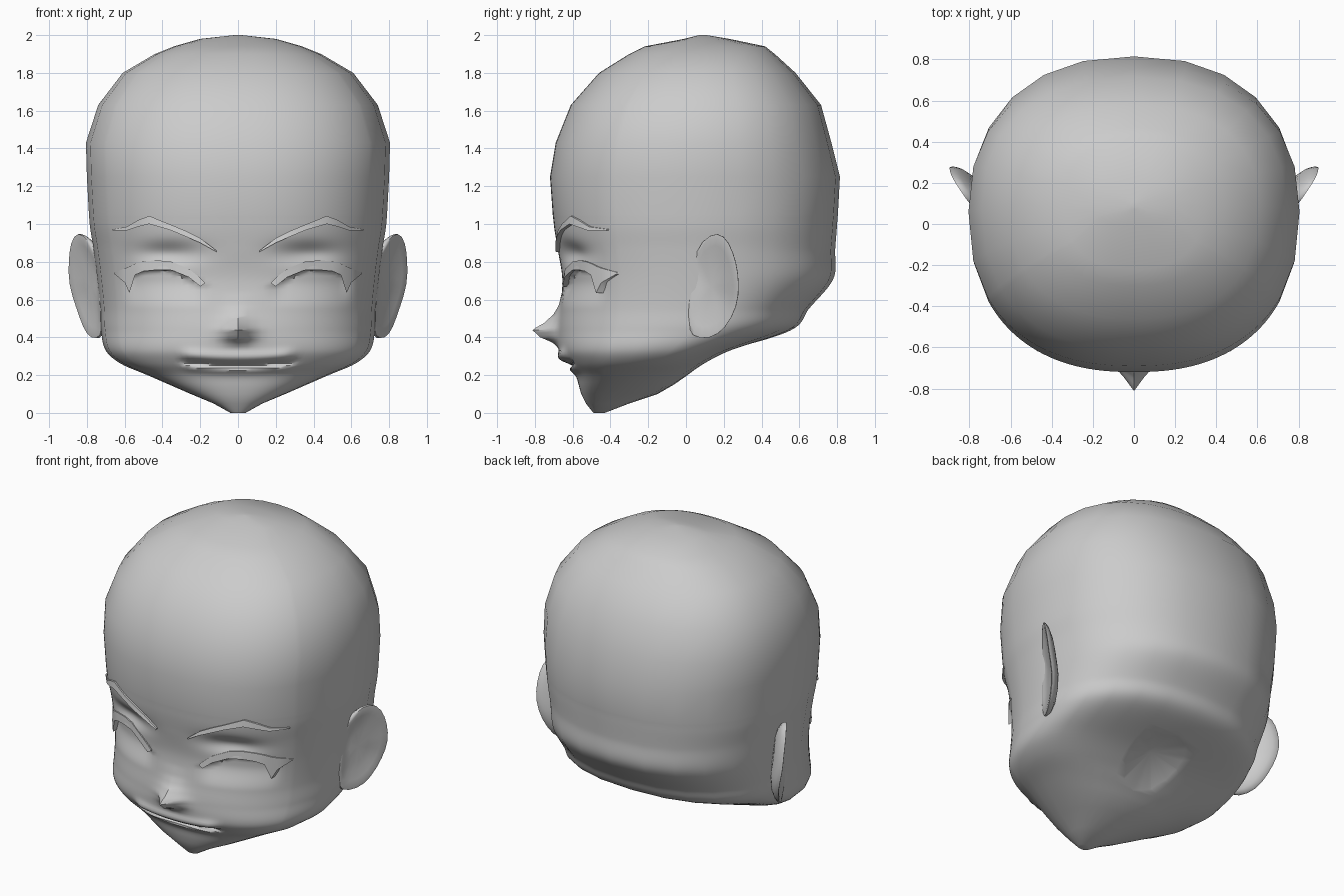
import bpy, bmesh, math
from math import exp, sin, cos, radians

if "Cube" in bpy.data.objects:
    bpy.data.objects.remove(bpy.data.objects["Cube"])

skin = bpy.data.materials.new("grey skin")
skin.diffuse_color = (0.6, 0.6, 0.6, 1)
skin.use_nodes = True
skin.node_tree.nodes["Principled BSDF"].inputs["Base Color"].default_value = skin.diffuse_color

# Head profile: height, half width, front y, widest y, back y
ROWS = [
    (0.00, .04, -.49, -.46, -.43), (0.05, .13, -.53, -.42, -.30),
    (0.10, .25, -.555, -.38, -.15), (0.20, .48, -.585, -.26, .01),
    (0.26, .62, -.63, -.17, .10), (0.33, .70, -.67, -.08, .24),
    (0.44, .725, -.675, .02, .56), (0.55, .73, -.665, .05, .65),
    (0.71, .745, -.655, .05, .78), (0.87, .765, -.68, .05, .79),
    (1.00, .785, -.70, .05, .80), (1.25, .80, -.72, .05, .815),
    (1.43, .805, -.69, .06, .77), (1.63, .74, -.61, .08, .715),
    (1.80, .61, -.46, .09, .58), (1.90, .44, -.30, .09, .47),
    (1.94, .34, -.22, .09, .42), (1.98, .20, -.01, .09, .23),
    (2.00, .02, .07, .09, .11)]
FRONT_POWER, BACK_POWER = 2.35, 2.3


def lerp_table(table, t):
    if t <= table[0][0]:
        return table[0][1]
    for (a, va), (b, vb) in zip(table, table[1:]):
        if t <= b:
            return va + (vb - va) * (t - a) / (b - a)
    return table[-1][1]


def profile(z):
    """Smoothly interpolated head row at height z."""
    i = 0
    while i < len(ROWS) - 2 and z > ROWS[i + 1][0]:
        i += 1
    a, b = ROWS[i], ROWS[i + 1]
    p, n = ROWS[max(i - 1, 0)], ROWS[min(i + 2, len(ROWS) - 1)]
    h = b[0] - a[0]
    t = min(max((z - a[0]) / h, 0), 1)
    out = []
    for k in range(1, 5):
        ma = (b[k] - p[k]) / (b[0] - p[0]) * h
        mb = (n[k] - a[k]) / (n[0] - a[0]) * h
        out.append((2*t**3 - 3*t**2 + 1) * a[k] + (t**3 - 2*t**2 + t) * ma
                   + (3*t**2 - 2*t**3) * b[k] + (t**3 - t**2) * mb)
    return out


def bump(v, centre, size):
    return exp(-((v - centre) / size) ** 2)


def step(v, a, b):
    t = min(max((v - a) / (b - a), 0), 1)
    return t * t * (3 - 2 * t)


NOSE = [(.34, 0), (.37, .025), (.40, .095), (.44, .14), (.475, .08),
        (.52, .035), (.57, .01), (.64, 0)]
LID = [(.19, .67), (.26, .72), (.35, .76), (.5, .755), (.58, .72)]


def relief(x, z):
    """Outward push of the facial features."""
    x = abs(x)
    nose = lerp_table(NOSE, z) * exp(-(x / .065) ** 1.5)
    crease = .255 + .02 * (x / .3) ** 2
    mouth = 1 - step(x, .24, .33)
    lips = (.025 * bump(z, crease + .035, .03) - .03 * bump(z, crease - .003, .013)
            + .012 * bump(z, crease - .03, .02)) * mouth
    socket = -.045 * bump(x, .37, .16) * bump(z, .845, .055)
    lid = lerp_table(LID, x)
    eye = (-.03 * step(x, .15, .23) * (1 - step(x, .54, .62))
           * (1 - step(z, lid - .012, lid + .004)) * step(z, .55, .70))
    return nose + lips + socket + eye


def face_y(x, z):
    w, front, mid, _ = profile(z)
    r = max(0, 1 - min(1, abs(x) / w) ** FRONT_POWER) ** (1 / FRONT_POWER)
    return mid - (mid - front) * r - relief(x, z)


def make(name, verts, faces):
    mesh = bpy.data.meshes.new(name)
    mesh.from_pydata(verts, [], faces)
    bm = bmesh.new()
    bm.from_mesh(mesh)
    bmesh.ops.recalc_face_normals(bm, faces=bm.faces)
    bm.to_mesh(mesh)
    bm.free()
    mesh.materials.append(skin)
    ob = bpy.data.objects.new(name, mesh)
    bpy.context.collection.objects.link(ob)
    return ob


def activate(ob):
    bpy.ops.object.select_all(action='DESELECT')
    ob.select_set(True)
    bpy.context.view_layer.objects.active = ob


def loft(name, loops):
    n = len(loops[0])
    verts = [v for loop in loops for v in loop]
    faces = [(r*n + i, r*n + (i+1) % n, (r+1)*n + (i+1) % n, (r+1)*n + i)
             for r in range(len(loops) - 1) for i in range(n)]
    faces += [tuple(range(n)), tuple(range(len(verts) - n, len(verts)))]
    return make(name, verts, faces)


def mirrored(points, side):
    return [(x * side, y, z) for x, y, z in points]


# Head: fine columns and rows over the face, coarse over the skull
angles = [-60 + 2.5 * i for i in range(49)] + [75 + 15 * i for i in range(15)]
heights = [r[0] for r in ROWS if r[0] < .15 or r[0] > 1.1]
heights = sorted(heights + [.15 + .0125 * i for i in range(73)])


def head_loop(z):
    w, _, mid, back = profile(z)
    loop = []
    for a in angles:
        s, c = sin(radians(a)), cos(radians(a))
        p = FRONT_POWER if c > 0 else BACK_POWER
        x = math.copysign(w * abs(s) ** (2 / p), s)
        y = face_y(x, z) if c > 1e-6 else mid + (back - mid) * abs(c) ** (2 / p)
        loop.append((x, y, z))
    return loop


head = loft("head", [head_loop(z) for z in heights])

# Neck socket: shallow faceted hollow under the skull
bpy.ops.mesh.primitive_cone_add(vertices=12, radius1=.46, radius2=0, depth=.22,
                                location=(0, .2, .285), rotation=(radians(25), 0, 0))
cutter = bpy.context.object
cutter.name = "neck_cutter"
cutter.hide_render = True
cutter.data.materials.append(skin)
cut = head.modifiers.new("neck", 'BOOLEAN')
cut.operation, cut.solver, cut.object = 'DIFFERENCE', 'EXACT', cutter
activate(head)
bpy.ops.object.modifier_apply(modifier="neck")
bpy.data.objects.remove(cutter)
bpy.ops.object.shade_smooth_by_angle(angle=radians(40))

# Brows and lashes: (x, lower z, upper z) stations laid on the face
BROW = [(.115, .853, .86), (.2, .9, .925), (.28, .935, .965), (.36, .968, .998),
        (.47, 1.0, 1.043), (.53, .985, 1.02), (.59, .965, .985), (.665, .966, .972)]
LASH = [(.175, .685, .69), (.2, .67, .715), (.26, .718, .762), (.35, .755, .8),
        (.43, .757, .808), (.5, .75, .802), (.545, .73, .79), (.575, .635, .775),
        (.6, .69, .765), (.655, .736, .743)]


def strip(name, stations, out, side):
    loops = []
    for x, lo, hi in stations:
        y = face_y(x, hi)
        loops.append(mirrored([(x, y + .035, lo), (x, y - out, lo),
                               (x, y - out * .7, hi), (x, y + .035, hi)], side))
    ob = loft(name, loops)
    activate(ob)
    bpy.ops.object.shade_smooth_by_angle(angle=radians(40))


# Ears: rim outline, dished front and a back that sinks into the head
RIM = [(.74, .03, .80), (.80, .08, .92), (.86, .17, .97), (.90, .23, .91),
       (.91, .27, .80), (.91, .285, .68), (.87, .275, .56), (.83, .21, .44),
       (.79, .13, .385), (.73, .02, .39), (.73, .0, .5), (.74, .02, .65)]


def shrink(points, centre, k, dx=0):
    return [tuple(c + (p - c) * k + (dx if i == 0 else 0)
                  for i, (p, c) in enumerate(zip(pt, centre))) for pt in points]


def ear(name, side):
    rim = shrink(RIM, (.80, .14, .67), 1.03)
    loops = [shrink(rim, (.77, .13, .67), .35, -.01),
             shrink(rim, (.78, .13, .67), .78, -.01),
             rim,
             shrink(rim, (.76, .17, .68), .93, -.045),
             shrink(rim, (.70, .13, .67), .6, -.05)]
    ob = loft(name, [mirrored(l, side) for l in loops])
    ob.modifiers.new("smooth", 'SUBSURF').levels = 1
    ob.modifiers["smooth"].render_levels = 1
    activate(ob)
    bpy.ops.object.modifier_apply(modifier="smooth")
    bpy.ops.object.shade_smooth_by_angle(angle=radians(60))


for label, side in (("left", 1), ("right", -1)):
    strip(label + "_brow", BROW, .018, side)
    strip(label + "_lash", LASH, .012, side)
    ear(label + "_ear", side)
